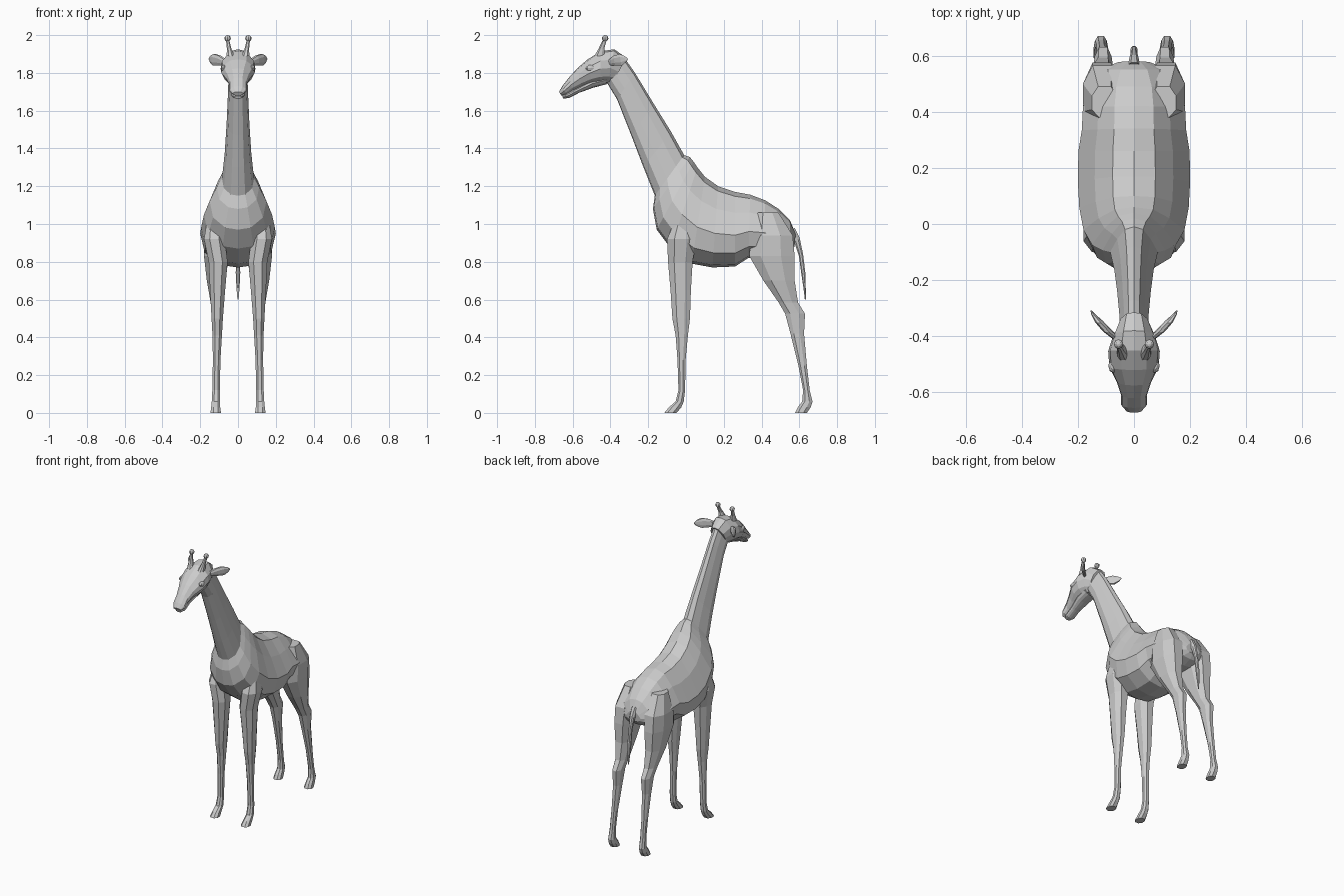
import bpy, bmesh
from mathutils import Vector

# cross-sections: (fraction from first to second edge point, fraction of half width)
TRUNK = [(0, 0), (.06, .38), (.28, .70), (.58, 1), (.82, .88), (.97, .45), (1, 0)]
OVAL = [(0, 0), (.05, .5), (.3, .92), (.55, 1), (.8, .8), (.96, .45), (1, 0)]
LIMB = [(0, .45), (.25, 1), (.7, 1), (1, .5)]


def finish(bm, name, mirror):
    bmesh.ops.recalc_face_normals(bm, faces=bm.faces)
    mesh = bpy.data.meshes.new(name)
    bm.to_mesh(mesh)
    bm.free()
    ob = bpy.data.objects.new(name, mesh)
    bpy.context.collection.objects.link(ob)
    if mirror:
        ob.modifiers.new("mirror", 'MIRROR').use_mirror_merge = False
    return ob


def loft(name, rings, section, mirror=False):
    """Each ring: y, z of one edge, y, z of the opposite edge, centre x, half width."""
    bm = bmesh.new()
    loops = []
    for y1, z1, y2, z2, x, w in rings:
        a, b = Vector((x, y1, z1)), Vector((x, y2, z2))
        right = [a.lerp(b, t) + Vector((w * s, 0, 0)) for t, s in section]
        left = [a.lerp(b, t) - Vector((w * s, 0, 0)) for t, s in reversed(section) if s > 0]
        loops.append([bm.verts.new(p) for p in right + left])
    n = len(loops[0])
    for r, q in zip(loops, loops[1:]):
        for i in range(n):
            j = (i + 1) % n
            bm.faces.new((r[i], r[j], q[j], q[i]))
    bm.faces.new(loops[0])
    bm.faces.new(loops[-1])
    return finish(bm, name, mirror)


def ball(name, centre, radius, scale=(1, 1, 1)):
    bm = bmesh.new()
    bmesh.ops.create_uvsphere(bm, u_segments=8, v_segments=6, radius=radius)
    for v in bm.verts:
        v.co = Vector(centre) + Vector([c * s for c, s in zip(v.co, scale)])
    return finish(bm, name, True)


# neck and trunk in one skin
loft("neck_and_body", [
    (-.33, 1.885, -.42, 1.75, 0, .050),
    (-.27, 1.80, -.365, 1.66, 0, .052),
    (-.17, 1.635, -.29, 1.47, 0, .060),
    (-.08, 1.49, -.225, 1.30, 0, .070),
    (-.01, 1.365, -.165, 1.15, 0, .085),
    (.02, 1.355, -.175, 1.08, 0, .112),
    (.04, 1.33, -.155, .97, 0, .150),
    (.06, 1.30, -.08, .87, 0, .180),
    (.10, 1.25, .03, .79, 0, .195),
    (.17, 1.20, .14, .77, 0, .200),
    (.26, 1.17, .26, .775, 0, .198),
    (.34, 1.155, .33, .82, 0, .186),
    (.42, 1.125, .41, .83, 0, .182),
    (.49, 1.08, .49, .83, 0, .166),
    (.55, 1.02, .55, .85, 0, .125),
    (.58, .95, .575, .88, 0, .055)], TRUNK)

# skull and muzzle
loft("head", [
    (-.315, 1.88, -.39, 1.745, 0, .052),
    (-.38, 1.925, -.415, 1.745, 0, .075),
    (-.45, 1.915, -.455, 1.745, 0, .092),
    (-.52, 1.872, -.50, 1.74, 0, .088),
    (-.575, 1.825, -.55, 1.725, 0, .062),
    (-.62, 1.775, -.60, 1.705, 0, .046),
    (-.655, 1.73, -.635, 1.685, 0, .046),
    (-.672, 1.70, -.66, 1.68, 0, .028)], OVAL)

# lower jaw
loft("jaw", [
    (-.42, 1.79, -.42, 1.74, 0, .050),
    (-.50, 1.77, -.49, 1.722, 0, .050),
    (-.585, 1.72, -.565, 1.695, 0, .034),
    (-.635, 1.69, -.62, 1.667, 0, .034),
    (-.655, 1.678, -.65, 1.664, 0, .020)], OVAL)

# horns with knobs
loft("horns", [
    (-.485, 1.89, -.43, 1.89, .040, .020),
    (-.462, 1.93, -.432, 1.93, .047, .012),
    (-.443, 1.97, -.421, 1.97, .054, .009)], LIMB, True)
ball("horn_knobs", (.055, -.428, 1.983), .017)

# eyes
ball("eyes", (.074, -.505, 1.825), .022, (.8, 1.2, .8))

# ears
loft("ears", [
    (-.415, 1.865, -.405, 1.84, .060, .012),
    (-.385, 1.89, -.375, 1.838, .095, .016),
    (-.352, 1.90, -.342, 1.838, .125, .014),
    (-.325, 1.89, -.32, 1.855, .145, .007),
    (-.31, 1.878, -.308, 1.87, .153, .002)], LIMB, True)

# front legs with hooves
loft("front_legs", [
    (-.05, 1.04, .02, 1.04, .125, .035),
    (-.10, .92, .055, .92, .125, .055),
    (-.095, .80, .035, .80, .105, .050),
    (-.082, .65, .026, .65, .108, .040),
    (-.072, .50, .021, .50, .110, .030),
    (-.055, .41, .010, .41, .110, .025),
    (-.045, .28, -.002, .28, .113, .020),
    (-.040, .12, -.005, .12, .116, .020),
    (-.055, .06, -.012, .06, .117, .022),
    (-.090, .03, -.025, .03, .118, .024),
    (-.115, 0, -.05, 0, .118, .028)], LIMB, True)

# hind legs with hooves
loft("hind_legs", [
    (.38, 1.06, .49, 1.06, .105, .045),
    (.345, .94, .565, .94, .112, .070),
    (.335, .83, .575, .83, .115, .065),
    (.41, .70, .575, .70, .115, .050),
    (.49, .585, .593, .585, .110, .035),
    (.525, .525, .63, .525, .110, .030),
    (.553, .42, .625, .42, .111, .023),
    (.595, .25, .640, .25, .115, .018),
    (.620, .12, .655, .12, .117, .018),
    (.615, .06, .670, .06, .118, .021),
    (.592, .03, .660, .03, .118, .024),
    (.578, 0, .640, 0, .118, .027)], LIMB, True)

# tail
loft("tail", [
    (.54, .93, .575, .98, 0, .022),
    (.575, .90, .602, .925, 0, .016),
    (.598, .83, .620, .84, 0, .011),
    (.610, .74, .632, .74, 0, .012),
    (.622, .66, .634, .66, 0, .008),
    (.629, .60, .634, .60, 0, .003)], LIMB)
